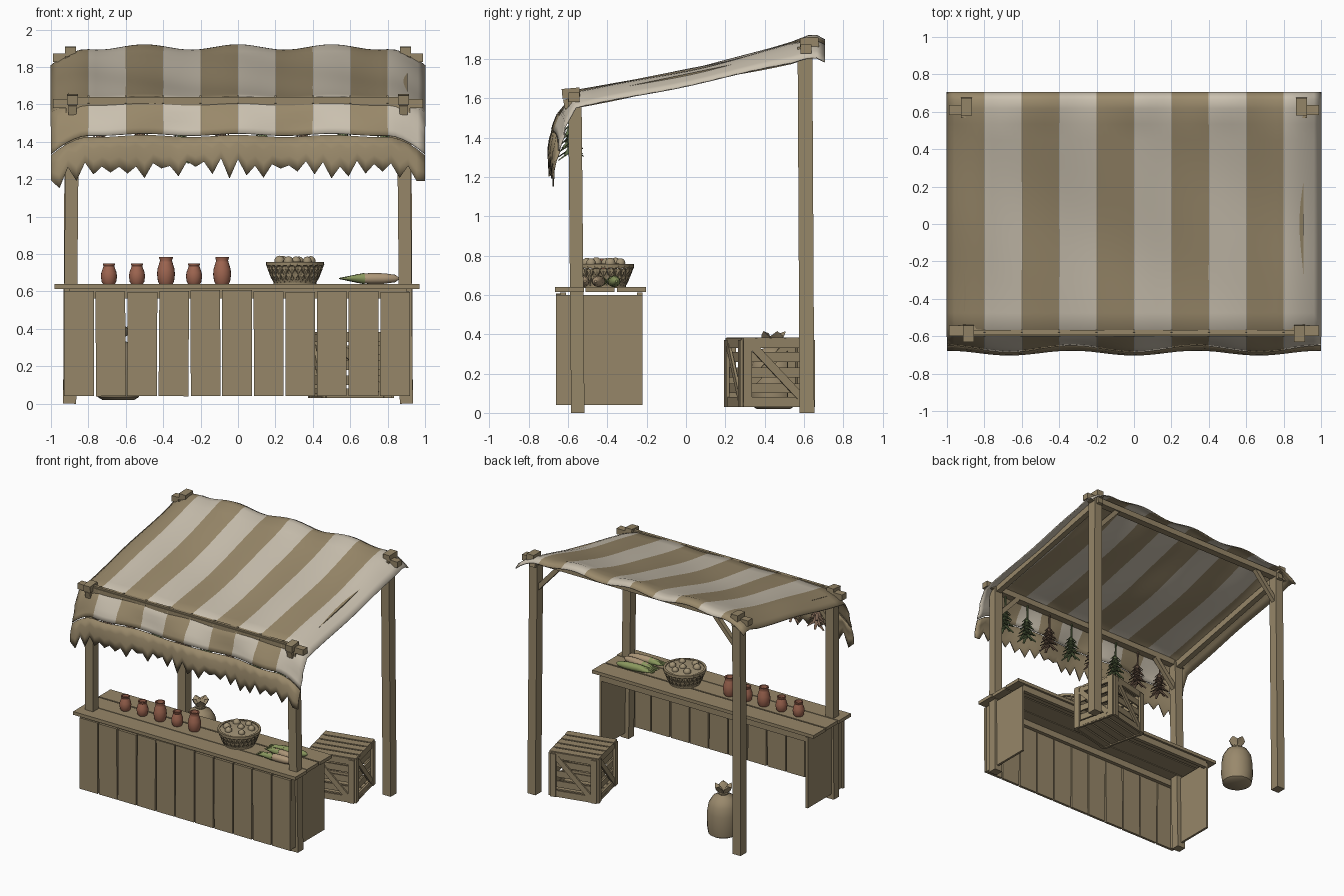
import bpy, bmesh, math, random
from mathutils import Vector, Matrix

random.seed(7)
if "Cube" in bpy.data.objects:
    bpy.data.objects.remove(bpy.data.objects["Cube"])


def material(name, rgb):
    m = bpy.data.materials.new(name)
    m.use_nodes = True
    m.diffuse_color = (*rgb, 1)
    m.node_tree.nodes["Principled BSDF"].inputs["Base Color"].default_value = (*rgb, 1)
    return m


WOOD = material("wood", (0.305, 0.24, 0.14))
BROWN = material("brown cloth", (0.32, 0.25, 0.145))
CREAM = material("cream cloth", (0.59, 0.53, 0.43))
CLAY = material("terracotta", (0.34, 0.13, 0.08))
GREEN = material("husk green", (0.25, 0.31, 0.11))
SACK = material("sackcloth", (0.32, 0.25, 0.15))
CORN = material("pale root", (0.42, 0.31, 0.19))
FOOD = material("pale produce", (0.36, 0.29, 0.18))
HERB = material("herb green", (0.12, 0.165, 0.07))
DRIED = material("dried herb", (0.19, 0.12, 0.08))


def finish(name, bm, mats, smooth=None):
    bmesh.ops.recalc_face_normals(bm, faces=bm.faces)
    me = bpy.data.meshes.new(name)
    bm.to_mesh(me)
    bm.free()
    for m in mats:
        me.materials.append(m)
    ob = bpy.data.objects.new(name, me)
    bpy.context.collection.objects.link(ob)
    if smooth:
        bpy.ops.object.select_all(action='DESELECT')
        ob.select_set(True)
        bpy.context.view_layer.objects.active = ob
        bpy.ops.object.shade_smooth_by_angle(angle=math.radians(smooth))
    return ob


def frame(p0, p1, up=None):
    a, b = Vector(p0), Vector(p1)
    z = (b - a).normalized()
    up = Vector(up) if up else Vector((0, 1, 0) if abs(z.z) > 0.8 else (0, 0, 1))
    x = up.cross(z).normalized()
    rot = Matrix((x, z.cross(x), z)).transposed().to_4x4()
    return Matrix.Translation((a + b) / 2) @ rot, (b - a).length


def beam(bm, p0, p1, w, h, up=None):
    m, length = frame(p0, p1, up)
    bmesh.ops.create_cube(bm, size=1, matrix=m @ Matrix.Diagonal((w, h, length, 1)))


def beams(name, parts, mat=WOOD):
    bm = bmesh.new()
    for p in parts:
        beam(bm, *p)
    return finish(name, bm, [mat])


def lathe(bm, profile, centre, n=20):
    rings = [[bm.verts.new(Vector(centre) + Vector((r * math.cos(a), r * math.sin(a), z)))
              for a in (math.tau * i / n for i in range(n))] for r, z in profile]
    for lo, hi in zip(rings, rings[1:]):
        for i in range(n):
            bm.faces.new((lo[i], lo[(i + 1) % n], hi[(i + 1) % n], hi[i]))
    bm.faces.new(rings[0])
    bm.faces.new(rings[-1])


def sheet(name, xs, rows, point, mats, rule):
    bm = bmesh.new()
    grid = [[bm.verts.new(point(x, r)) for x in xs] for r in rows]
    for a, b in zip(grid, grid[1:]):
        for i in range(len(xs) - 1):
            f = bm.faces.new((a[i], a[i + 1], b[i + 1], b[i]))
            f.material_index = rule((xs[i] + xs[i + 1]) / 2)
    ob = finish(name, bm, mats, 60)
    mod = ob.modifiers.new("thickness", 'SOLIDIFY')
    mod.thickness, mod.offset = 0.008, 0


# Frame: posts, beams, corner blocks and braces
for s, side in ((-1, "right"), (1, "left")):
    beams(side + "_front_post", [((s * .90, -.55, 0), (s * .885, -.565, 1.6), .07, .068)])
    beams(side + "_back_post", [((s * .90, .615, 0), (s * .89, .605, 1.86), .07, .075)])
    beams(side + "_roof_beam", [((s * .885, -.62, 1.568), (s * .885, .66, 1.835), .045, .05)])
    beams(side + "_corner_blocks", [((s * .885, -.63, 1.622), (s * .885, -.54, 1.63), .06, .05),
                                    ((s * .895, .58, 1.882), (s * .895, .675, 1.885), .06, .05)])
    beams(side + "_braces", [((s * .88, y, z - .22), (s * .68, y, z), .035, .035, (0, 1, 0))
                             for y, z in ((-.56, 1.59), (.61, 1.84))])
beams("front_beam", [((-.99, -.57, 1.605), (.99, -.57, 1.605), .055, .046)])
beams("back_beam", [((-.99, .61, 1.85), (.99, .61, 1.85), .055, .046)])
beams("front_rail", [((-.9, -.578, 1.628), (.9, -.578, 1.628), .024, .024)])
beams("rail_ties", [((x / 5, -.597, 1.605), (x / 5, -.572, 1.645), .01, .01) for x in range(-4, 5)])


# Striped canopy and ragged valance
def drop(x, depth=.11):
    return depth * max(0, (abs(x) - .8) / .2) ** 1.6


def wave(x):
    return .016 * math.cos(4 * math.pi * x)


def roof_point(x, p):
    y, z = p
    t = min(1, max(0, (y + .56) / 1.18))
    sag = math.sin(math.pi * t) * (.03 * (1 - x ** 4) - .007 * math.sin(5 * x + 6 * y))
    bulge = wave(x) * (.9 if y > .55 else .35)
    fold = .018 * math.cos(3 * math.pi * x) if y < -.62 else 0
    depth = .11 if y < -.56 else .087 + .025 * t
    return (x, y - fold, z - sag + bulge - drop(x, depth))


slope = [(.705, 1.882), (.665, 1.903)] + [(.62 - 1.18 * i / 14, 1.902 - .268 * i / 14) for i in range(15)]
fall = [(-.59, 1.605), (-.615, 1.56), (-.638, 1.51), (-.654, 1.47), (-.664, 1.438)]
sheet("striped_canopy", [i / 25 - 1 for i in range(51)], slope + fall, roof_point,
      [BROWN, CREAM], lambda x: int((x + 1) / .2) % 2)

COLS = 44
hem = [random.uniform(1.2, 1.27) if i % 2 else random.uniform(1.265, 1.315) for i in range(COLS + 1)]


def valance_point(x, t):
    i = round((x + 1) / 2 * COLS)
    top = 1.43 + wave(x) * .35
    return (x, -.662 - .025 * math.sin(t * 2) - .018 * math.cos(3 * math.pi * x) * (1 - t * .4),
            top + (hem[i] - top) * t - drop(x) * (1 - .2 * t))


sheet("ragged_valance", [2 * i / COLS - 1 for i in range(COLS + 1)], (0, .33, .66, 1),
      valance_point, [BROWN], lambda x: 0)

# Counter
beams("counter_top", [((-.98 + j, y, .627), (.97 - j, y, .627), .148, .026)
                      for y, j in ((-.592, 0), (-.437, .008), (-.278, .004))])
planks = []
for i in range(11):
    x, t = -.85 + .169 * i, random.uniform(-.003, .003)
    planks.append(((x + t, -.65, .04), (x - t, -.65, .608 - random.uniform(0, .012)), .159, .02))
beams("counter_front_planks", planks)
for s, side in ((-1, "right"), (1, "left")):
    beams(side + "_counter_panel", [((s * .905, -.43, .04), (s * .905, -.43, .6), .018, .42)])
beams("counter_rails", [((-.9, y, .588), (.9, y, .588), .03, .05) for y in (-.625, -.235)])

# Crate, set at a slight turn
bm = bmesh.new()
h = .18
for turn in range(4):
    spin = Matrix.Rotation(turn * math.pi / 2, 4, 'Z')
    side = [((-h, -h, z), (h, -h, z), .016, .05) for z in (.055, .355)]
    side += [((-h, -h + .014, .125 + .08 * k), (h, -h + .014, .125 + .08 * k), .012, .05) for k in range(3)]
    side += [((x, -h - .006, .03), (x, -h - .006, .37), .045, .018) for x in (.022 - h, h - .022)]
    side += [((.05 - h, -h - .004, .34), (h - .05, -h - .004, .07), .014, .04)]
    for p0, p1, w, t in side:
        up = (0, 1, 0) if p0[0] == p1[0] else (0, 0, 1)
        beam(bm, spin @ Vector(p0), spin @ Vector(p1), w, t, spin @ Vector(up))
for k in range(-2, 3):
    for z in (.376, .045):
        beam(bm, (-h - .01, k * .075, z), (h + .01, k * .075, z), .062, .016)
bm.transform(Matrix.Translation((.604, .425, 0)) @ Matrix.Rotation(math.radians(13), 4, 'Z'))
finish("slatted_crate", bm, [WOOD])

# Sack with tied neck
SX, SY = -.64, .445
bm = bmesh.new()
lathe(bm, [(.085, .02), (.11, .035), (.12, .1), (.118, .2), (.108, .265), (.078, .315), (.03, .338),
           (.028, .35), (.05, .378), (.062, .402), (.03, .39)], (SX, SY, 0))
for v in bm.verts:
    if v.co.z > .365:
        v.co.z += .014 * math.sin(5 * math.atan2(v.co.y - SY, v.co.x - SX))
finish("sack", bm, [SACK], 50)
bm = bmesh.new()
lathe(bm, [(.03, .336), (.037, .341), (.037, .349), (.03, .354)], (SX, SY, 0))
finish("sack_tie", bm, [WOOD], 50)

# Clay pots
for i, (x, h) in enumerate(((-.69, .11), (-.54, .11), (-.385, .145), (-.235, .11), (-.085, .145))):
    bm = bmesh.new()
    w = .043 if h < .12 else .048
    lathe(bm, [(w * r, h * z) for r, z in ((.75, 0), (.9, .1), (1, .35), (.95, .55), (.72, .8), (.66, .87),
                                           (.76, .95), (.76, 1), (.58, 1), (.5, .85))], (x, -.425, .64), 18)
    finish(f"clay_pot_{i + 1}", bm, [CLAY], 40)

# Woven basket of produce
C = Vector((.305, -.42, .64))


def basket_at(a, t):
    r = .105 + .045 * t ** .8
    return C + Vector((r * math.cos(a), r * math.sin(a), .11 * t))


bm = bmesh.new()
lathe(bm, [(.1, 0), (.125, .05), (.142, .095), (.13, .095)], C, 28)
for i in range(26):
    for s in (-1, 1):
        a = math.tau * i / 26
        pts = [basket_at(a + s * .42 * t, t) for t in (0, .35, .7, 1)]
        for p, q in zip(pts, pts[1:]):
            beam(bm, p, q, .014, .009, (p + q) / 2 - C)
for r, z in ((.15, .11), (.108, .006)):
    lathe(bm, [(r - .012, z - .012), (r + .006, z - .012), (r + .006, z + .008), (r - .012, z + .008)], C, 28)
caps = [f for f in bm.faces if len(f.verts) > 4 and f.calc_center_median().z > C.z + .02]
bmesh.ops.delete(bm, geom=caps, context='FACES_ONLY')
finish("woven_basket", bm, [WOOD], 30)
bm = bmesh.new()
lathe(bm, [(.13, .096), (.139, .1), (.139, .112), (.08, .12)], C, 28)
for n, r in ((6, .09), (1, .015)):
    for i in range(n):
        a = math.tau * (i + random.random() * .4) / n
        m = Matrix.Translation(C + Vector((r * math.cos(a), r * math.sin(a), .122)))
        bmesh.ops.create_uvsphere(bm, u_segments=12, v_segments=8, radius=random.uniform(.024, .03), matrix=m)
finish("basket_produce", bm, [FOOD], 60)

# Vegetables: long bodies sheathed in pointed leaves at one end
for i, (x, y, mat, turn) in enumerate(((.74, -.52, CORN, .05), (.74, -.445, CORN, -.12), (.735, -.365, GREEN, .1))):
    place = Matrix.Translation((x, y, .669)) @ Matrix.Rotation(turn, 4, 'Z') @ Matrix.Rotation(math.pi / 2, 4, 'Y')
    bm = bmesh.new()
    lathe(bm, [(.01, -.12), (.024, -.1), (.029, -.03), (.028, .04), (.02, .1), (.006, .12)], (0, 0, 0), 12)
    bm.transform(place)
    finish(f"vegetable_{i + 1}", bm, [mat], 50)
    bm = bmesh.new()
    for k in (-1, 0, 1):
        m = Matrix.Translation((0, k * .012, -.13)) @ Matrix.Rotation(k * .18, 4, 'X')
        bmesh.ops.create_cone(bm, segments=8, radius1=.003, radius2=.029, depth=.13, cap_ends=True, matrix=m)
    bm.transform(place)
    finish(f"vegetable_leaves_{i + 1}", bm, [GREEN], 50)

# Herb bunches hanging behind the valance
for i in range(8):
    x = .78 - .217 * i
    bm = bmesh.new()
    beam(bm, (x, -.585, 1.34), (x, -.575, 1.59), .01, .01)
    for k in range(32):
        z, a = 1.48 - .15 * k / 31, k * 2.4
        reach = .04 + .035 * k / 31
        root = Vector((x, -.585, z))
        tip = root + Vector((math.cos(a) * reach, math.sin(a) * reach, -.045))
        m, length = frame(root, tip)
        bmesh.ops.create_cone(bm, segments=4, radius1=.012, radius2=.006, depth=length, cap_ends=True,
                              matrix=m @ Matrix.Diagonal((1.3, .4, 1, 1)))
    finish(f"herb_bunch_{i + 1}", bm, [DRIED if i in (2, 4, 6, 7) else HERB])
